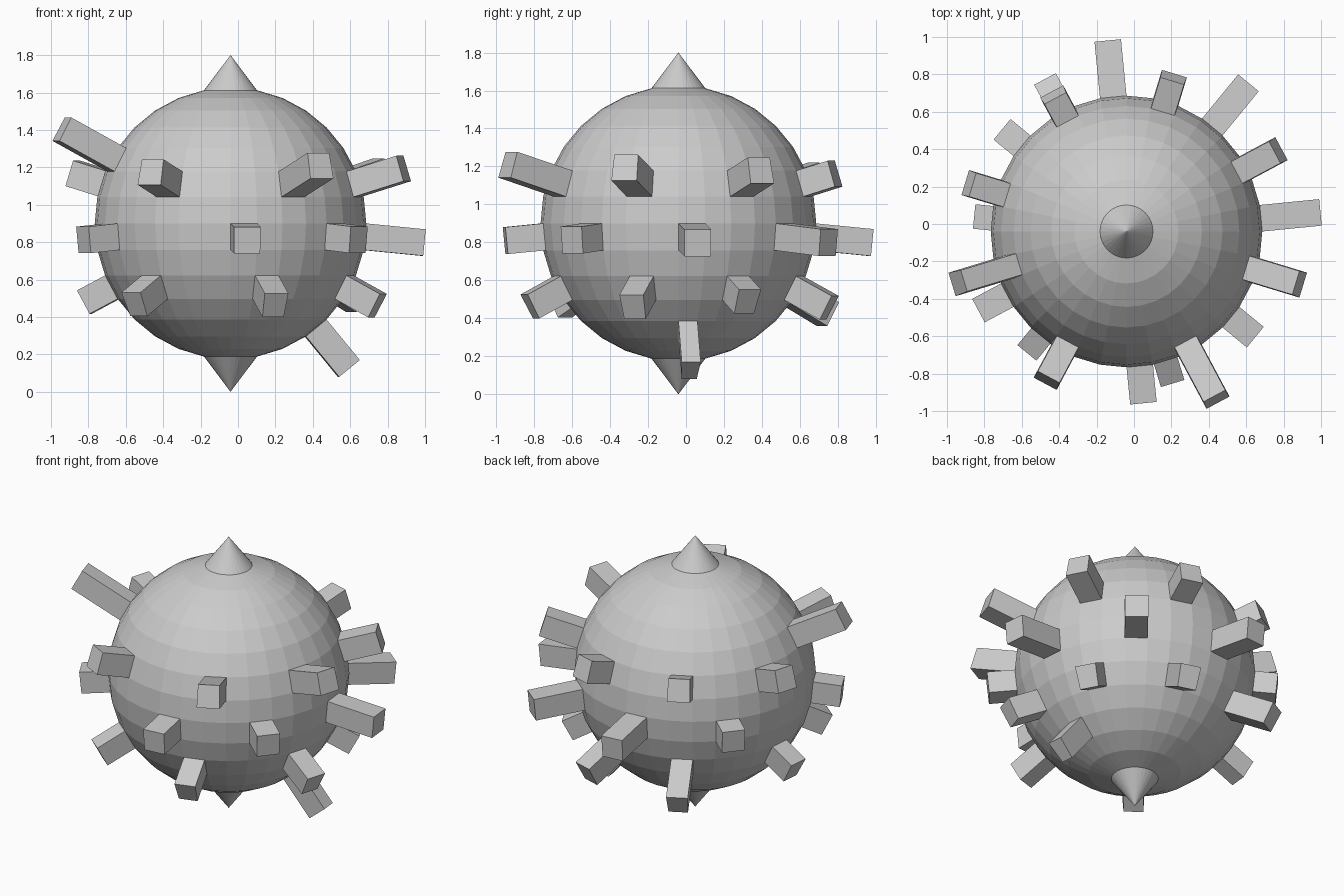
import bpy
import bmesh
from math import radians, sin, cos
from mathutils import Vector

if "Cube" in bpy.data.objects:
    bpy.data.objects.remove(bpy.data.objects["Cube"])

RADIUS = 0.726
FACE_DIST = 0.719          # distance from the centre to a face of the ball
CENTRE = Vector((-0.04, -0.04, 0.9))

# Studs: ring elevation -> {azimuth: distance of the stud's end from the centre}
STUDS = {
    28.1: {-163.1: 1.067},
    16.9: {73.1: 0.90, 28.1: 0.96, -16.9: 1.01, -61.9: 1.063,
           -118.1: 0.943, 163.1: 0.92, 118.1: 0.865},
    -5.6: {5.6: 1.04, 50.6: 1.026, 95.6: 1.024, 140.6: 0.858,
           -151.9: 0.895, -84.4: 0.92, -39.4: 0.888},
    -28.1: {-73.1: 0.925, -16.9: 0.93, 28.1: 0.87, 73.1: 0.94,
            118.1: 1.01, 174.4: 0.89, -129.4: 0.914},
    -50.6: {5.6: 1.0},
}


def direction(az, el):
    az, el = radians(az), radians(el)
    return Vector((cos(az) * cos(el), sin(az) * cos(el), sin(el)))


# Ball
bm = bmesh.new()
bmesh.ops.create_uvsphere(bm, u_segments=32, v_segments=16, radius=RADIUS)

# Pointed poles, pulled out of the ball
for v in bm.verts:
    if abs(v.co.z) > RADIUS - 0.001:
        v.co.z = 0.9 if v.co.z > 0 else -0.9

# Find the face for every stud, then extrude each along its normal
bm.normal_update()
faces = list(bm.faces)
picked = []
for el, ring in STUDS.items():
    for az, end in ring.items():
        d = direction(az, el)
        face = max((f for f in faces if len(f.verts) == 4),
                   key=lambda f: f.calc_center_median().normalized().dot(d))
        picked.append((face, end - FACE_DIST))

for face, length in picked:
    offset = face.normal.copy() * length
    cap = bmesh.ops.extrude_discrete_faces(bm, faces=[face])["faces"][0]
    bmesh.ops.translate(bm, verts=cap.verts[:], vec=offset)

bmesh.ops.recalc_face_normals(bm, faces=bm.faces[:])
bmesh.ops.translate(bm, verts=bm.verts[:], vec=CENTRE)

mesh = bpy.data.meshes.new("studded_ball")
bm.to_mesh(mesh)
bm.free()
ball = bpy.data.objects.new("studded_ball", mesh)
bpy.context.collection.objects.link(ball)
